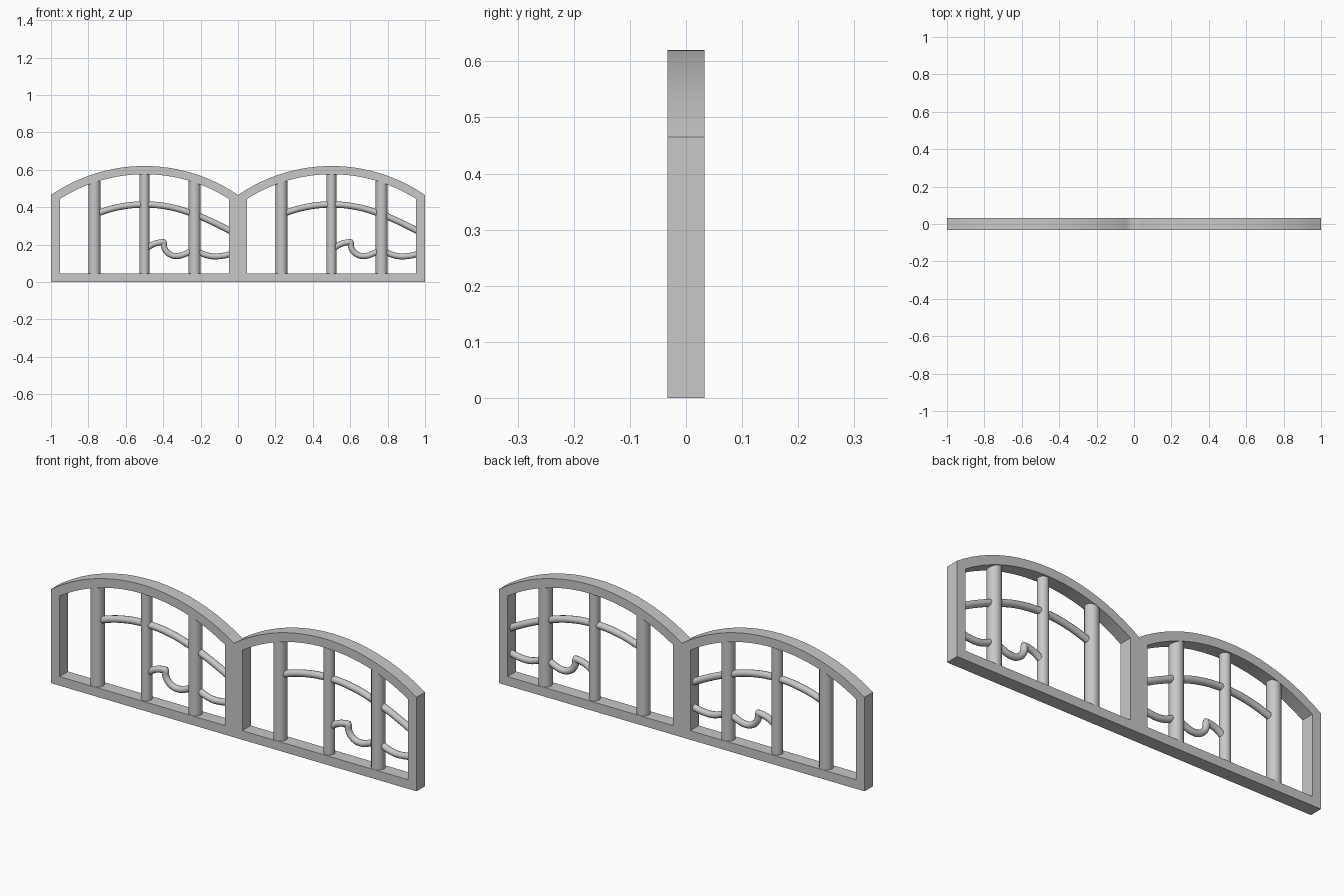
import bpy, bmesh, math

if "Cube" in bpy.data.objects:
    bpy.data.objects.remove(bpy.data.objects["Cube"])

D = 0.033            # half depth of the frame
R_OUT = 0.884        # outer arch radius
ARCH_Z = 0.62 - R_OUT
R_IN = R_OUT - 0.044

grey = bpy.data.materials.new("painted grey metal")
grey.diffuse_color = (0.58, 0.58, 0.58, 1)
grey.use_nodes = True
grey.node_tree.nodes["Principled BSDF"].inputs["Base Color"].default_value = grey.diffuse_color


def finish(ob, angle=30):
    if not ob.data.materials:
        ob.data.materials.append(grey)
    bpy.ops.object.select_all(action='DESELECT')
    ob.select_set(True)
    bpy.context.view_layer.objects.active = ob
    if ob.type == 'CURVE':
        bpy.ops.object.convert(target='MESH')
    bpy.ops.object.shade_smooth_by_angle(angle=math.radians(angle))


def arch(r, dx):
    return ARCH_Z + math.sqrt(r * r - dx * dx)


def loop(half, bottom, r, cx, n=24):
    pts = [(cx - half, bottom), (cx + half, bottom)]
    for i in range(n + 1):
        dx = half * (1 - 2 * i / n)
        pts.append((cx + dx, arch(r, dx)))
    return pts


# Arched frame: one panel ring, mirrored to the other side
def build_frame():
    bm = bmesh.new()
    rings = []
    for pts in (loop(0.5, 0, R_OUT, -0.5), loop(0.453, 0.045, R_IN, -0.5)):
        for y in (-D, D):
            rings.append([bm.verts.new((x, y, z)) for x, z in pts])
    of, ob_, inf, inb = rings
    n = len(of)
    for i in range(n):
        j = (i + 1) % n
        bm.faces.new((of[i], of[j], inf[j], inf[i]))
        bm.faces.new((ob_[j], ob_[i], inb[i], inb[j]))
        bm.faces.new((inf[i], inf[j], inb[j], inb[i]))
        if i != 1:   # the side on x = 0 stays open for the mirror
            bm.faces.new((of[j], of[i], ob_[i], ob_[j]))
    bmesh.ops.recalc_face_normals(bm, faces=bm.faces)
    me = bpy.data.meshes.new("arched_frame")
    bm.to_mesh(me)
    bm.free()
    ob = bpy.data.objects.new("arched_frame", me)
    bpy.context.collection.objects.link(ob)
    m = ob.modifiers.new("mirror", 'MIRROR')
    m.use_clip = True
    finish(ob)


def post(name, x, r, top):
    z0 = 0.035
    bpy.ops.mesh.primitive_cylinder_add(vertices=24, radius=r, depth=top - z0,
                                        location=(x, 0, (top + z0) / 2))
    ob = bpy.context.object
    ob.name = name
    finish(ob)


def rail(name, cx, pts, r=0.017, corners=()):
    cu = bpy.data.curves.new(name, 'CURVE')
    cu.dimensions = '3D'
    cu.bevel_depth = r
    cu.bevel_resolution = 4
    cu.use_fill_caps = True
    cu.resolution_u = 8
    sp = cu.splines.new('BEZIER')
    sp.bezier_points.add(len(pts) - 1)
    for i, (bp, (x, z)) in enumerate(zip(sp.bezier_points, pts)):
        bp.co = (cx + x, 0, z)
        kind = 'VECTOR' if i in corners else 'AUTO'
        bp.handle_left_type = bp.handle_right_type = kind
    ob = bpy.data.objects.new(name, cu)
    bpy.context.collection.objects.link(ob)
    finish(ob, 50)


build_frame()

UPPER_MID = [(-0.27, 0.362), (-0.14, 0.400), (0, 0.414), (0.14, 0.400), (0.27, 0.362)]
UPPER_SIDE = [(-0.465, 0.270), (-0.37, 0.318), (-0.27, 0.362)]
LOWER_SIDE = [(-0.465, 0.150), (-0.41, 0.139), (-0.35, 0.139), (-0.27, 0.168)]
HOOK = [(-0.26, 0.172), (-0.225, 0.153), (-0.175, 0.139), (-0.135, 0.148),
        (-0.107, 0.180), (-0.103, 0.215), (-0.05, 0.203), (0.0, 0.172)]

for cx in (-0.5, 0.5):
    # Uprights
    post("middle_post", cx, 0.026, 0.59)
    for s in (-1, 1):
        post("side_post", cx + s * 0.268, 0.032, 0.54)
    # Arched upper rail
    rail("upper_rail_middle", cx, UPPER_MID)
    for s in (-1, 1):
        def flip(pts):
            return [(-s * -x, z) if s < 0 else (-x, z) for x, z in pts]
        rail("upper_rail_side", cx, flip(UPPER_SIDE))
        # Curled lower rail
        rail("lower_rail_side", cx, flip(LOWER_SIDE), 0.016)
        rail("lower_rail_hook", cx, flip(HOOK), 0.016, corners=(5,))
